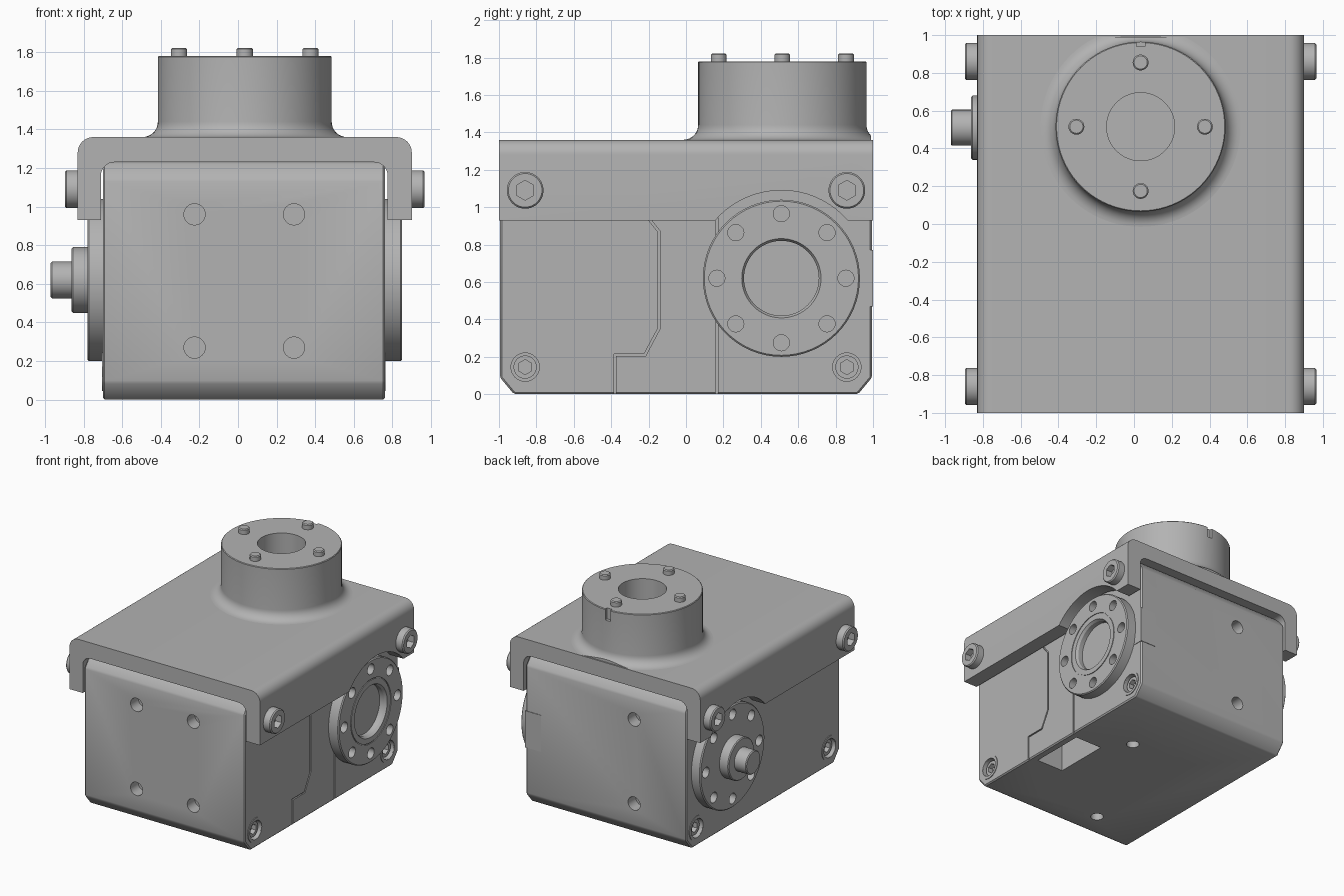
import bpy, bmesh
from math import pi, sin, cos
from mathutils import Vector, Matrix

if "Cube" in bpy.data.objects:
    bpy.data.objects.remove(bpy.data.objects["Cube"])

grey = bpy.data.materials.new("machined grey")
grey.use_nodes = True
grey.diffuse_color = (0.45, 0.45, 0.45, 1)
grey.node_tree.nodes["Principled BSDF"].inputs["Base Color"].default_value = (0.45, 0.45, 0.45, 1)
parts = []
X, Y, Z = Vector((1, 0, 0)), Vector((0, 1, 0)), Vector((0, 0, 1))
MID = 0.03                      # middle of the body in x
AXLE_Y, AXLE_Z = 0.51, 0.62     # centre of the output axle


def finish(name, bm, keep=True):
    bmesh.ops.recalc_face_normals(bm, faces=bm.faces)
    mesh = bpy.data.meshes.new(name)
    bm.to_mesh(mesh)
    bm.free()
    obj = bpy.data.objects.new(name, mesh)
    bpy.context.collection.objects.link(obj)
    mesh.materials.append(grey)
    if keep:
        parts.append(obj)
    else:
        obj.hide_render = True
    return obj


def lathe(name, profile, base, axis, closed=False, steps=64, keep=True):
    """Spin (radius, height) points round an axis through base."""
    bm = bmesh.new()
    vs = [bm.verts.new((r, 0, h)) for r, h in profile]
    edges = [bm.edges.new(p) for p in zip(vs, vs[1:])]
    if closed:
        edges.append(bm.edges.new((vs[-1], vs[0])))
    bmesh.ops.spin(bm, geom=vs + edges, cent=(0, 0, 0), axis=Z, angle=2 * pi, steps=steps)
    bmesh.ops.remove_doubles(bm, verts=bm.verts, dist=1e-5)
    turn = Z.rotation_difference(axis).to_matrix().to_4x4()
    bm.transform(Matrix.Translation(base) @ turn)
    return finish(name, bm, keep)


def rod(name, radius, base, axis, length, steps=32, keep=True):
    return lathe(name, [(0, 0), (radius, 0), (radius, length), (0, length)],
                 base, axis, steps=steps, keep=keep)


def hole(radius, mouth, outward, depth, steps=24):
    return rod("cutter", radius, Vector(mouth) - outward * depth, outward,
               depth + 0.02, steps, False)


def prism(name, points, place, along):
    bm = bmesh.new()
    face = bm.faces.new([bm.verts.new(place(a, b)) for a, b in points])
    new = bmesh.ops.extrude_face_region(bm, geom=[face])["geom"]
    bmesh.ops.translate(bm, vec=along, verts=[v for v in new if isinstance(v, bmesh.types.BMVert)])
    return finish(name, bm)


def box(name, low, high, keep=True, turn=0):
    low, high = Vector(low), Vector(high)
    bm = bmesh.new()
    bmesh.ops.create_cube(bm, size=1)
    bm.transform(Matrix.Translation((low + high) / 2) @ Matrix.Rotation(turn, 4, "X")
                 @ Matrix.Diagonal((*(high - low), 1)))
    return finish(name, bm, keep)


def cut(obj, cutters):
    for c in cutters:
        mod = obj.modifiers.new("cut", "BOOLEAN")
        mod.operation, mod.solver, mod.object = "DIFFERENCE", "EXACT", c
    bpy.context.view_layer.update()
    result = obj.evaluated_get(bpy.context.evaluated_depsgraph_get())
    mesh = bpy.data.meshes.new_from_object(result)
    obj.modifiers.clear()
    obj.data = mesh
    for c in cutters:
        bpy.data.objects.remove(c)


def groove(a, b):
    """Thin seam on the left side between two (y, z) points."""
    a, b = Vector((0.76, *a)), Vector((0.76, *b))
    mid, d = (a + b) / 2, b - a
    half = Vector((0.012, d.length / 2 + 0.005, 0.006))
    angle = Vector((d.y, d.z)).angle_signed(Vector((1, 0)))
    return box("cutter", mid - half, mid + half, False, angle)


# body: chamfered block
half_body = [(0.92, 0), (0.995, 0.09), (0.995, 1.14), (0.92, 1.23)]
outline = half_body + [(-y, z) for y, z in reversed(half_body)]
body = prism("body", outline, lambda y, z: (-0.70, y, z), X * 1.46)
bevel = body.modifiers.new("edges", "BEVEL")
bevel.width, bevel.segments = 0.01, 1

cutters = []
for z in (0.27, 0.96):
    cutters += [hole(0.055, (x, -0.995, z), -Y, 0.1) for x in (-0.225, 0.29)]
    cutters.append(hole(0.055, (-0.225, 0.995, z), Y, 0.1))
for x in (-0.225, 0.29):
    cutters += [hole(0.05, (x, y, 0), -Z, 0.1) for y in (-0.72, 0.33)]
cutters.append(box("cutter", (0.45, -0.34, -0.02), (0.70, 0.13, 0.25), False))
seam = [(-0.2, 0.94), (-0.145, 0.87), (-0.145, 0.35), (-0.22, 0.21), (-0.38, 0.21), (-0.38, 0)]
cutters += [groove(a, b) for a, b in zip(seam, seam[1:])]
cutters.append(groove((0.165, 0.96), (0.165, 0)))
for side, face in ((1, 0.76), (-1, -0.70)):
    cutters += [hole(0.076, (face, y, 0.145), X * side, 0.07) for y in (-0.86, 0.86)]
cut(body, cutters)

# corner tab on the back edge
box("back_tab", (0.62, 0.915, 0.47), (0.764, 0.999, 0.77))

# bracket: rounded channel over the body
def corner(cx, cz, r, start, end, n=8):
    return [(cx + r * cos(start + (end - start) * i / n),
             cz + r * sin(start + (end - start) * i / n)) for i in range(n + 1)]

channel = [(-0.83, 0.93)] + corner(-0.75, 1.28, 0.08, pi, pi / 2)
channel += corner(0.82, 1.28, 0.08, pi / 2, 0) + [(0.90, 0.93), (0.775, 0.93)]
channel += corner(0.705, 1.16, 0.07, 0, pi / 2) + corner(-0.64, 1.16, 0.07, pi / 2, pi)
channel += [(-0.71, 0.93)]
bracket = prism("bracket", channel, lambda x, z: (x, -1, z), Y * 2)
cut(bracket, [rod("cutter", 0.47, (-1.2, AXLE_Y, AXLE_Z), X, 2.4, 64, False)])

# top boss with a filleted foot, bore and key slot
profile = [(0.18, 1.35), (0.18, 1.78), (0.445, 1.78), (0.45, 1.775)]
profile += corner(0.53, 1.44, 0.08, pi, 1.5 * pi) + [(0.53, 1.35)]
BOSS = Vector((0.035, 0.515, 0))
boss = lathe("top_boss", profile, BOSS, Z, closed=True, steps=80)
cut(boss, [box("cutter", (-0.6, 0.99, 1.2), (0.7, 1.2, 1.6), False),
           box("cutter", (0.012, 0.94, 1.69), (0.058, 1.1, 1.9), False)])
for i in range(4):
    a = i * pi / 2
    lathe("boss_pin", [(0, 0), (0.042, 0), (0.042, 0.055), (0.035, 0.062), (0, 0.062)],
          BOSS + Vector((0.34 * cos(a), 0.34 * sin(a), 1.76)), Z, steps=24)

# output flanges on both sides, with bolt circles
def bolt_circle(face, out):
    return [hole(0.043, (face, AXLE_Y + 0.345 * cos(i * pi / 4), AXLE_Z + 0.345 * sin(i * pi / 4)),
                 out, 0.06) for i in range(8)]

rim = [(0.412, 0), (0.42, -0.008), (0.42, -0.12), (0, -0.12)]
dish = [(0, -0.06), (0.2, -0.06), (0.2, -0.02), (0.212, 0), (0.255, 0), (0.255, -0.006),
        (0.263, -0.006), (0.263, 0)]
left_flange = lathe("left_flange", dish + rim, (0.85, AXLE_Y, AXLE_Z), X)
cut(left_flange, bolt_circle(0.85, X))
right_flange = lathe("right_flange", [(0, 0)] + rim, (-0.78, AXLE_Y, AXLE_Z), -X)
cut(right_flange, bolt_circle(-0.78, -X))
lathe("right_hub", [(0, -0.01), (0.17, -0.01), (0.17, 0.075), (0.163, 0.082), (0.095, 0.082),
                    (0.095, 0.183), (0.088, 0.19), (0, 0.19)],
      (-0.78, AXLE_Y, AXLE_Z), -X)

# socket screws: proud ones on the bracket, sunken ones in the body
for side, outer, face in ((1, 0.90, 0.76), (-1, -0.83, -0.70)):
    out = X * side
    for y in (-0.86, 0.86):
        top = Vector((outer, y, 1.09))
        head = lathe("bracket_screw", [(0, -0.03), (0.098, -0.03), (0.098, 0.057), (0.09, 0.066),
                                       (0, 0.066)], top, out, steps=40)
        cut(head, [hole(0.053, top + out * 0.066, out, 0.055, 6)])
        low = Vector((face, y, 0.145))
        lathe("screw_seat", [(0.076, -0.01), (0.076, 0.005), (0.1, 0.005), (0.1, -0.01)],
              low, out, closed=True, steps=40)
        sunk = rod("sunken_screw", 0.062, low - out * 0.08, out, 0.06)
        cut(sunk, [hole(0.04, low - out * 0.02, out, 0.04, 6)])

# smooth round surfaces, keep edges sharp
bpy.ops.object.select_all(action="DESELECT")
for obj in parts:
    obj.select_set(True)
bpy.context.view_layer.objects.active = body
bpy.ops.object.shade_smooth_by_angle(angle=0.5)
